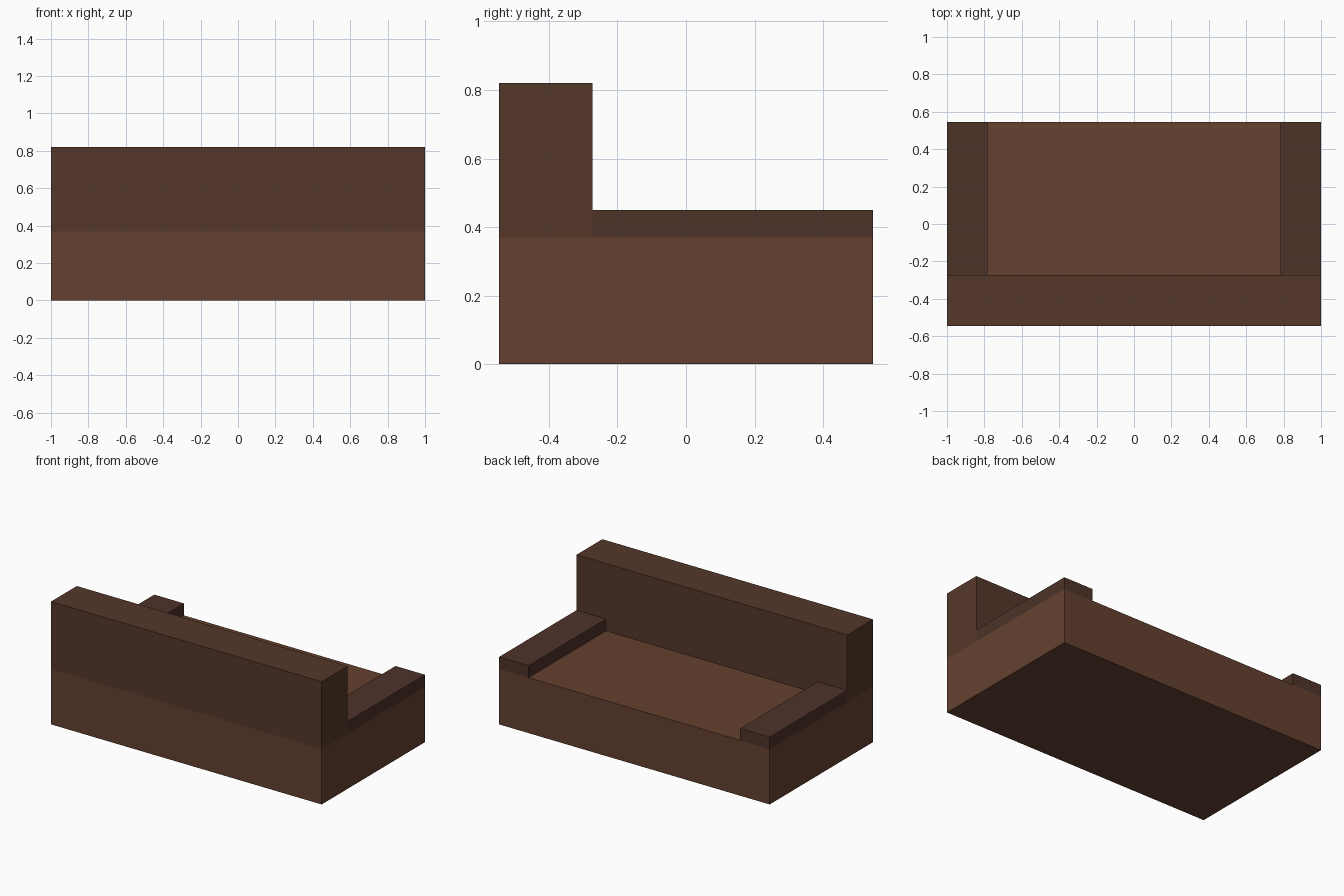
import bpy

if "Cube" in bpy.data.objects:
    bpy.data.objects.remove(bpy.data.objects["Cube"])


def material(name, color):
    mat = bpy.data.materials.new(name)
    mat.diffuse_color = (*color, 1.0)
    mat.use_nodes = True
    mat.node_tree.nodes["Principled BSDF"].inputs["Base Color"].default_value = mat.diffuse_color
    return mat


def block(name, x, y, z, mat):
    """Box spanning the given (min, max) ranges."""
    spans = (x, y, z)
    bpy.ops.mesh.primitive_cube_add(size=1, location=[(a + b) / 2 for a, b in spans])
    obj = bpy.context.object
    obj.name = name
    obj.scale = [b - a for a, b in spans]
    bpy.ops.object.transform_apply(location=False, rotation=False, scale=True)
    obj.data.materials.append(mat)
    return obj


seat_brown = material("seat_brown", (0.128, 0.053, 0.028))
back_brown = material("back_brown", (0.091, 0.039, 0.023))
arm_brown = material("arm_brown", (0.075, 0.033, 0.022))

FRONT, BACK, SPLIT = -0.545, 0.545, -0.273
SEAT_TOP = 0.37

# Solid seat base
block("seat", (-1, 1), (FRONT, BACK), (0, SEAT_TOP), seat_brown)

# Full-width backrest
block("backrest", (-1, 1), (FRONT, SPLIT), (SEAT_TOP, 0.82), back_brown)

# Low armrests on both sides
for side, x in (("left", (-1, -0.782)), ("right", (0.782, 1))):
    block(f"armrest_{side}", x, (SPLIT, BACK), (SEAT_TOP, 0.45), arm_brown)
